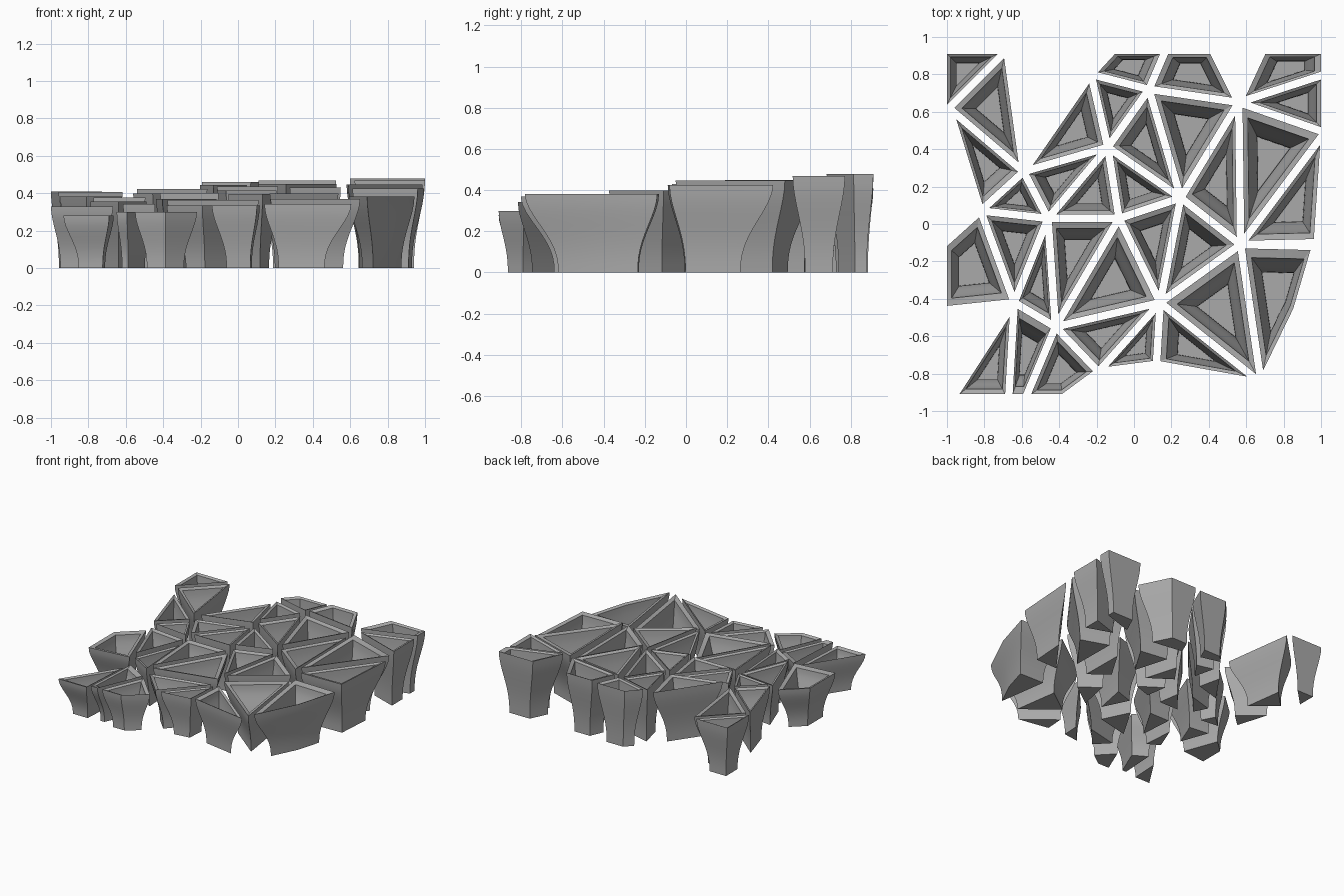
import bpy
import bmesh
import math
from mathutils import Vector
from mathutils.geometry import intersect_line_line_2d, normal

cube = bpy.data.objects.get("Cube")
if cube:
    bpy.data.objects.remove(cube, do_unlink=True)

# Junctions of the triangulated plan, in hundredths of a unit
NODES = dict(
    A=(-14, 41), B=(8, 72), C=(56, 65), D=(25, 14), E=(57, -11), F=(-8, 3),
    G=(-46, 3), H=(-59, 28), I=(14, -42), J=(-42, -55), K=(-64, -42),
    L=(-82, 7), M=(-23, 80), N=(-99, 62), P=(-68, 93), Q=(68, -85),
    R=(12, -75), S=(-19, -79), U=(102, 49), V=(98, -10), W=(97, -12),
    Y=(87, -46), a=(-102, 93), b=(-102, 59), c=(17, 93), d=(-11, 93),
    e=(42, 93), f=(69, 93), g=(102, 93), h=(102, 80), i=(-58, -93),
    j=(-67, -93), k=(-38, -93), l=(-97, -93), m=(-102, -46), n=(-102, -11))

# Each cell names the junctions at its corners
CELLS = """LHG HAG AFG AMH AMB ABD BCD CDE ADF DFI DEI FGJ FIJ GLK GJK EIQ IRQ
JIS ISR KJij JSki Klj LKmn EWYQ EUV CEU ChU Cfgh BceC MBcd aPb NPH NHL""".split()

GAP = 0.02          # half the space between neighbours
STEPS = 10          # rings along the flared wall
WALL = 0.8          # inner outline relative to the outer one
FLOOR = 0.04

grey = bpy.data.materials.new("concrete grey")
grey.use_nodes = True
colour = (0.4, 0.4, 0.4, 1)
grey.diffuse_color = colour
grey.node_tree.nodes["Principled BSDF"].inputs["Base Color"].default_value = colour


def middle(points):
    return sum(points, Vector((0, 0))) / len(points)


def inset(points, amount):
    """Move every side of a counter-clockwise convex outline inwards."""
    sides = []
    for p, q in zip(points, points[1:] + points[:1]):
        along = (q - p).normalized()
        sides.append((p + Vector((-along.y, along.x)) * amount, along))
    corners = []
    for (p, u), (q, v) in zip(sides[-1:] + sides[:-1], sides):
        reach = (q - p).cross(v) / u.cross(v)
        corners.append(p + u * reach)
    return corners


def outline(cell):
    points = [Vector(NODES[name]) / 100 for name in cell]
    mid = middle(points)
    points.sort(key=lambda p: math.atan2(p.y - mid.y, p.x - mid.x))
    return inset(points, GAP)


def top_height(p):
    """Gently domed slope rising to the back left."""
    return 0.398 + 0.039 * p.x + 0.088 * p.y - 0.018 * p.length_squared


def flare(t, foot):
    """Outline scale from the narrow foot (t=0) to the rim (t=1)."""
    t = t ** 1.25
    return foot + (1 - foot) * t * t * (3 - 2 * t)


def build_cup(number, cell):
    points = outline(cell)
    mid = middle(points)
    height = top_height(mid)
    foot = 0.53 if len(points) == 3 else 0.6
    ts = [s / STEPS for s in range(STEPS + 1)]
    # Outer wall upwards, across the rim, inner wall down to the floor
    profile = [(flare(t, foot), height * t) for t in ts]
    profile += [(flare(t, foot) * WALL, FLOOR + (height - 0.01 - FLOOR) * t)
                for t in reversed(ts)]

    bm = bmesh.new()
    rings = []
    for scale, z in profile:
        rings.append([bm.verts.new((*(mid + (p - mid) * scale), z)) for p in points])
    count = len(points)
    for low, high in zip(rings, rings[1:]):
        for s in range(count):
            t = (s + 1) % count
            bm.faces.new((low[s], low[t], high[t], high[s]))
    bm.faces.new(rings[0][::-1])
    bm.faces.new(rings[-1])
    bmesh.ops.recalc_face_normals(bm, faces=bm.faces)

    name = f"flared_cup_{number:02d}"
    mesh = bpy.data.meshes.new(name)
    bm.to_mesh(mesh)
    bm.free()
    mesh.materials.append(grey)
    cup = bpy.data.objects.new(name, mesh)
    bpy.context.collection.objects.link(cup)
    return cup


bpy.ops.object.select_all(action="DESELECT")
for number, cell in enumerate(CELLS, 1):
    cup = build_cup(number, cell)
    cup.select_set(True)
    bpy.context.view_layer.objects.active = cup

# Smooth along the flare, crisp at corners and rims
bpy.ops.object.shade_smooth_by_angle(angle=math.radians(30))
